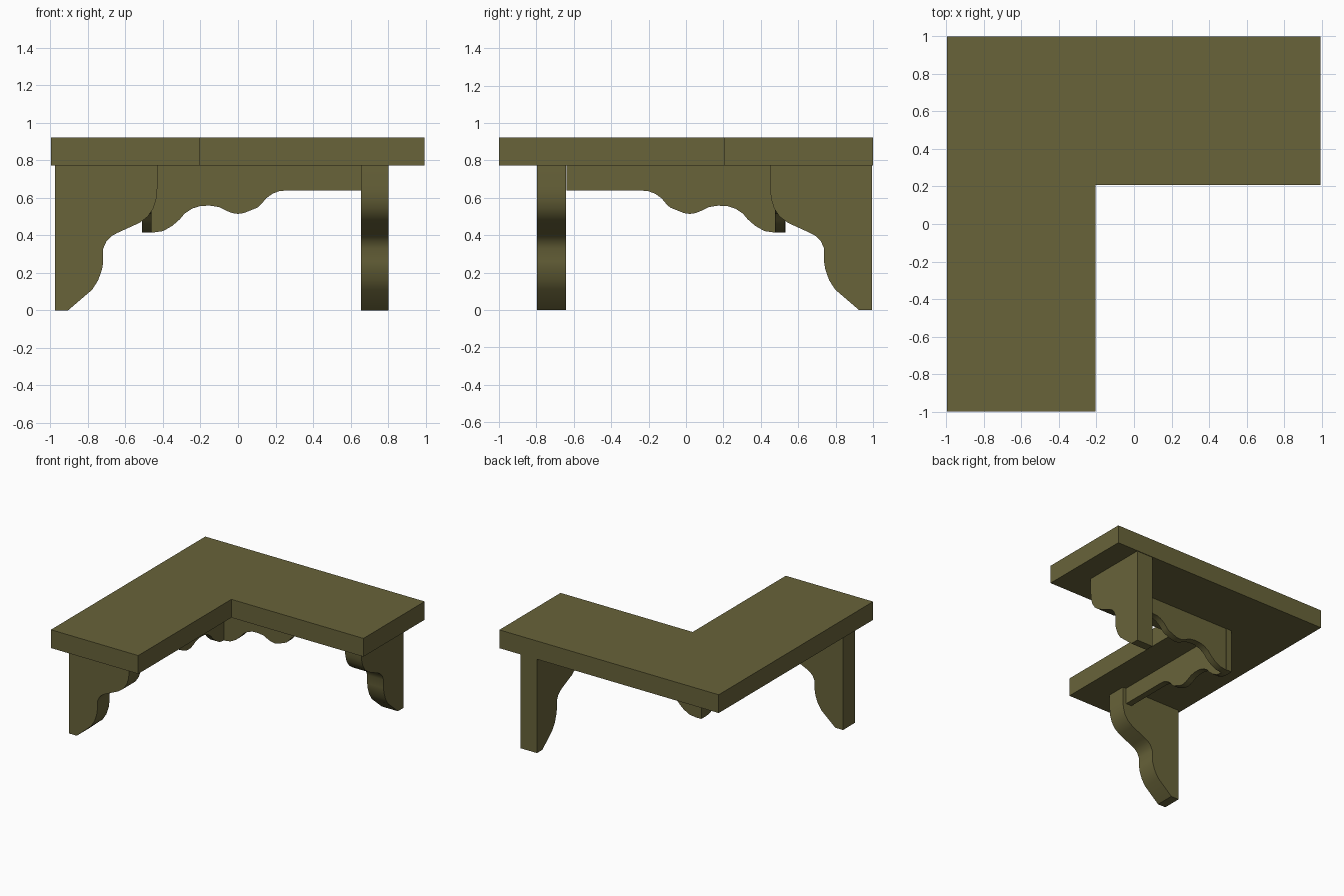
import bpy, bmesh
from mathutils import Vector

if "Cube" in bpy.data.objects:
    bpy.data.objects.remove(bpy.data.objects["Cube"])

wood = bpy.data.materials.new("olive wood")
wood.diffuse_color = (0.14, 0.126, 0.042, 1)
wood.use_nodes = True
wood.node_tree.nodes["Principled BSDF"].inputs["Base Color"].default_value = wood.diffuse_color


def extrude(name, profile, place, start, end):
    """Extrude a 2D profile; place(u, v, w) maps it into the scene."""
    bm = bmesh.new()
    face = bm.faces.new([bm.verts.new(place(u, v, start)) for u, v in profile])
    offset = Vector(place(0, 0, end)) - Vector(place(0, 0, start))
    result = bmesh.ops.extrude_face_region(bm, geom=[face], use_keep_orig=True)
    moved = [g for g in result["geom"] if isinstance(g, bmesh.types.BMVert)]
    bmesh.ops.translate(bm, verts=moved, vec=offset)
    bmesh.ops.recalc_face_normals(bm, faces=bm.faces)
    mesh = bpy.data.meshes.new(name)
    bm.to_mesh(mesh)
    bm.free()
    mesh.materials.append(wood)
    obj = bpy.data.objects.new(name, mesh)
    bpy.context.collection.objects.link(obj)
    # smooth curved edges, crisp corners
    bpy.ops.object.select_all(action='DESELECT')
    obj.select_set(True)
    bpy.context.view_layer.objects.active = obj
    bpy.ops.object.shade_smooth_by_angle(angle=0.6)


def along_x(u, v, w):       # board facing the front
    return (u, w, v)


def along_y(u, v, w):       # same board turned round the corner
    return (w, 0.02 - u, v)


TOP = 0.772                 # underside of the seat

# L-shaped seat
seat = [(-0.997, -1), (-0.205, -1), (-0.205, 0.207), (0.993, 0.207), (0.993, 1), (-0.997, 1)]
extrude("seat", seat, lambda u, v, w: (u, v, w), TOP, 0.922)

# Scrolled legs, one at the end of each arm
leg = [(-0.975, 0), (-0.905, 0), (-0.777, 0.11), (-0.745, 0.16), (-0.724, 0.22),
       (-0.718, 0.26), (-0.718, 0.33), (-0.70, 0.37), (-0.675, 0.395), (-0.644, 0.412),
       (-0.525, 0.466), (-0.48, 0.5), (-0.45, 0.545), (-0.435, 0.595), (-0.43, 0.65),
       (-0.43, TOP), (-0.975, TOP)]
extrude("front_leg", leg, along_x, -0.797, -0.642)
extrude("right_leg", leg, along_y, 0.655, 0.803)

# Scalloped aprons meeting under the corner
apron = [(-0.512, 0.415), (-0.45, 0.415), (-0.40, 0.422), (-0.35, 0.45), (-0.31, 0.485),
         (-0.285, 0.515), (-0.245, 0.542), (-0.20, 0.556), (-0.15, 0.558), (-0.10, 0.55),
         (-0.06, 0.53), (-0.03, 0.518), (0, 0.514), (0.03, 0.518), (0.065, 0.532),
         (0.105, 0.548), (0.125, 0.567), (0.15, 0.597), (0.185, 0.622), (0.22, 0.635),
         (0.26, 0.639), (0.66, 0.639), (0.66, TOP), (-0.512, TOP)]
extrude("back_apron", apron, along_x, 0.475, 0.53)
extrude("side_apron", apron, along_y, -0.512, -0.46)
